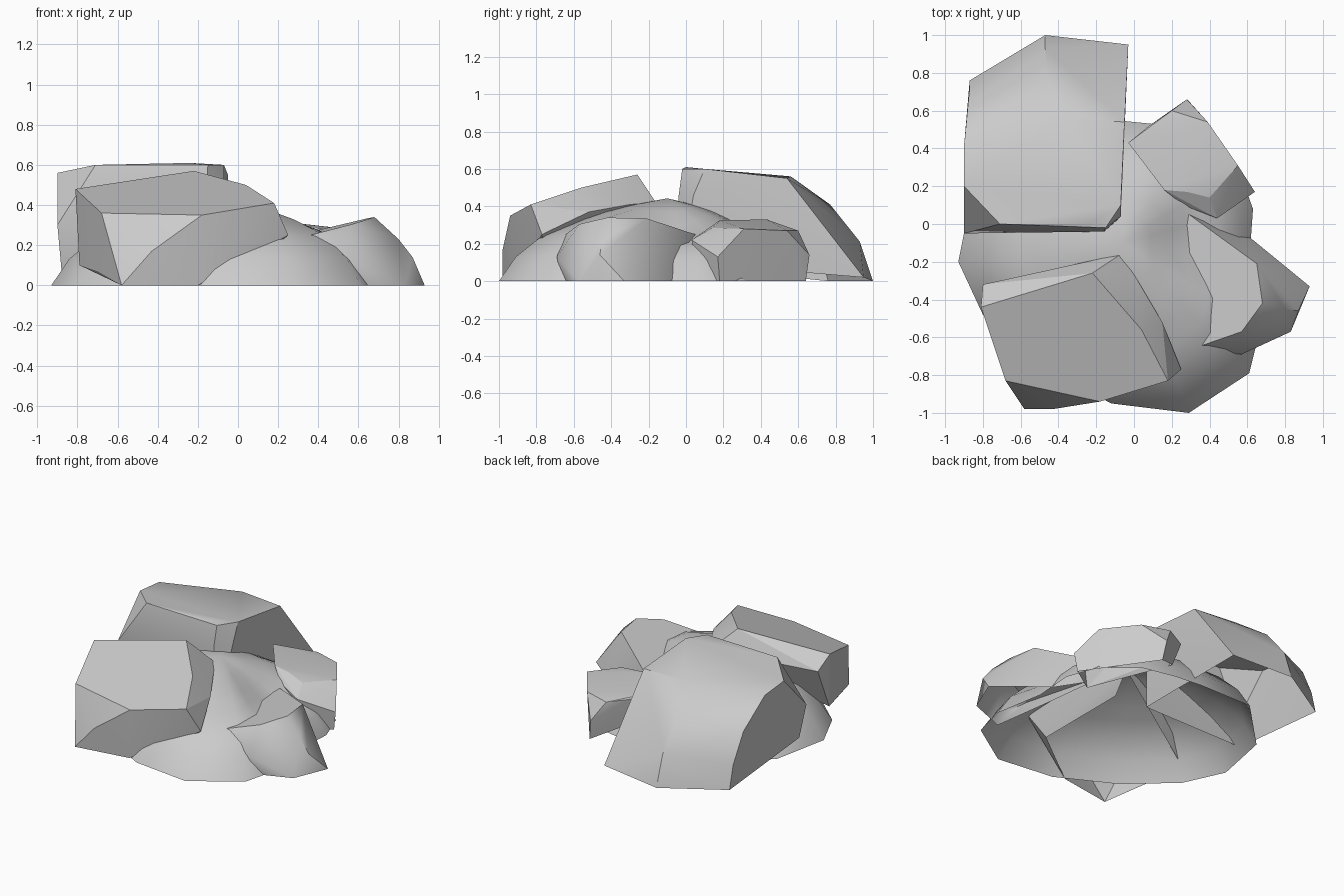
import bpy
import bmesh
import math
from mathutils import Vector

cube = bpy.data.objects.get("Cube")
if cube:
    bpy.data.objects.remove(cube, do_unlink=True)

# One stone colour
stone = bpy.data.materials.new("stone_grey")
stone.use_nodes = True
GREY = (0.6, 0.6, 0.6, 1)
stone.diffuse_color = GREY
bsdf = next(n for n in stone.node_tree.nodes if n.type == 'BSDF_PRINCIPLED')
bsdf.inputs["Base Color"].default_value = GREY


def finish(name, bm, angle):
    """Turn a bmesh into a shaded stone object."""
    mesh = bpy.data.meshes.new(name)
    bm.to_mesh(mesh)
    bm.free()
    mesh.materials.append(stone)
    ob = bpy.data.objects.new(name, mesh)
    bpy.context.collection.objects.link(ob)
    for other in bpy.context.selected_objects:
        other.select_set(False)
    ob.select_set(True)
    bpy.context.view_layer.objects.active = ob
    bpy.ops.object.shade_smooth_by_angle(angle=math.radians(angle))


def boulder(name, corners, angle=24):
    """Convex chiselled rock spanned by its corner points, open underneath."""
    bm = bmesh.new()
    for c in corners:
        bm.verts.new(c)
    bmesh.ops.convex_hull(bm, input=bm.verts[:])
    loose = [v for v in bm.verts if not v.link_faces]
    bmesh.ops.delete(bm, geom=loose, context='VERTS')
    bmesh.ops.recalc_face_normals(bm, faces=bm.faces[:])
    bm.normal_update()
    under = [f for f in bm.faces if f.normal.z < -0.75]
    bmesh.ops.delete(bm, geom=under, context='FACES')
    bmesh.ops.dissolve_limit(bm, angle_limit=math.radians(5),
                             verts=bm.verts[:], edges=bm.edges[:])
    finish(name, bm, angle)


def mound(name, outline, profile, peak, dent, depth):
    """Open dome shrinking ring by ring to the peak, with a soft hollow."""
    bm = bmesh.new()
    rings = []
    for scale, z in profile:
        rings.append([bm.verts.new((peak.x + (x - peak.x) * scale,
                                    peak.y + (y - peak.y) * scale, z))
                      for x, y in outline])
    n = len(outline)
    for low, high in zip(rings, rings[1:]):
        for i in range(n):
            j = (i + 1) % n
            bm.faces.new((low[i], low[j], high[j], high[i]))
    tip = bm.verts.new(peak)
    for i in range(n):
        bm.faces.new((rings[-1][i], rings[-1][(i + 1) % n], tip))
    for v in bm.verts:
        if v.co.z > 0.1:
            v.co.z -= depth * math.exp(-(v.co.xy - dent).length_squared / 0.05)
    finish(name, bm, 50)


# Low smooth mound that joins the rocks
mound("central_mound",
      [(-.93, -.2), (-.8, -.48), (-.5, -.75), (-.12, -.95), (.29, -1), (.61, -.79),
       (.67, -.55), (.61, -.2), (.63, .08), (.55, .3), (.33, .48), (.1, .53),
       (-.1, .55), (-.5, .55), (-.85, .2)],
      [(1, 0), (.9, .13), (.74, .245), (.62, .29), (.5, .335), (.37, .375), (.22, .41)],
      Vector((-.06, -.1, .45)), Vector((.3, -.06)), .1)

# Largest rock, its rear face rounding down to the ground
boulder("back_rock", [
    (-.9, .2, .56), (-.71, 0, .6), (-.24, 0, .61), (-.15, -.02, .6), (-.07, .1, .6),
    (-.9, .41, .54), (-.36, .56, .56), (-.05, .54, .55),
    (-.9, -.05, .3), (-.16, -.04, .45), (-.07, .04, .46),
    (-.88, .62, .36), (-.46, .77, .41),
    (-.87, .72, .16), (-.47, .93, .21),
    (-.88, 0, .08), (-.87, .76, 0), (-.47, 1, 0), (-.03, .95, .02),
    (-.07, .6, .04), (-.12, -.02, .1)], 30)

# Tilted slab at the front, undercut below its front edge
boulder("front_rock", [
    (-.81, -.44, .48), (-.22, -.26, .57), (.04, -.56, .5), (.18, -.83, .41),
    (-.18, -.94, .35), (-.48, -.83, .37), (-.68, -.83, .36),
    (-.8, -.32, .4), (-.07, -.16, .42), (.02, -.3, .41), (.15, -.52, .37),
    (.25, -.77, .25), (-.27, -.95, .24), (-.43, -.98, .17), (-.58, -.98, 0),
    (-.2, -.92, 0), (-.79, -.46, .1), (-.7, -.72, .07),
    (-.1, -.3, .3), (.1, -.75, .12)], 15)

# Pointed rock on the left side, its top leaning into the mound
boulder("left_front_rock", [
    (.25, .08, .24), (.2, 0, .22), (.65, -.21, .335), (.68, -.42, .34),
    (.57, -.57, .305), (.34, -.65, .245), (.26, -.15, .22),
    (.8, -.45, .23), (.87, -.46, .14), (.93, -.33, 0), (.83, -.57, 0),
    (.57, -.69, .13), (.57, -.67, 0), (.44, -.68, .17),
    (.6, -.06, 0), (.35, .02, .1), (.35, -.4, .14)], 46)

# Small block at the back left
boulder("left_back_rock", [
    (-.03, .43, .33), (.16, .18, .325), (.28, .17, .31), (.4, .14, .285),
    (.55, .31, .28), (.39, .54, .27), (.2, .6, .27), (.08, .52, .29),
    (.28, .66, .14), (.64, .17, .13), (.44, .03, .22), (.26, .1, .26),
    (.62, .18, 0), (.44, .06, 0), (.3, .64, 0), (.1, .5, .1), (.15, .25, .17)], 20)
